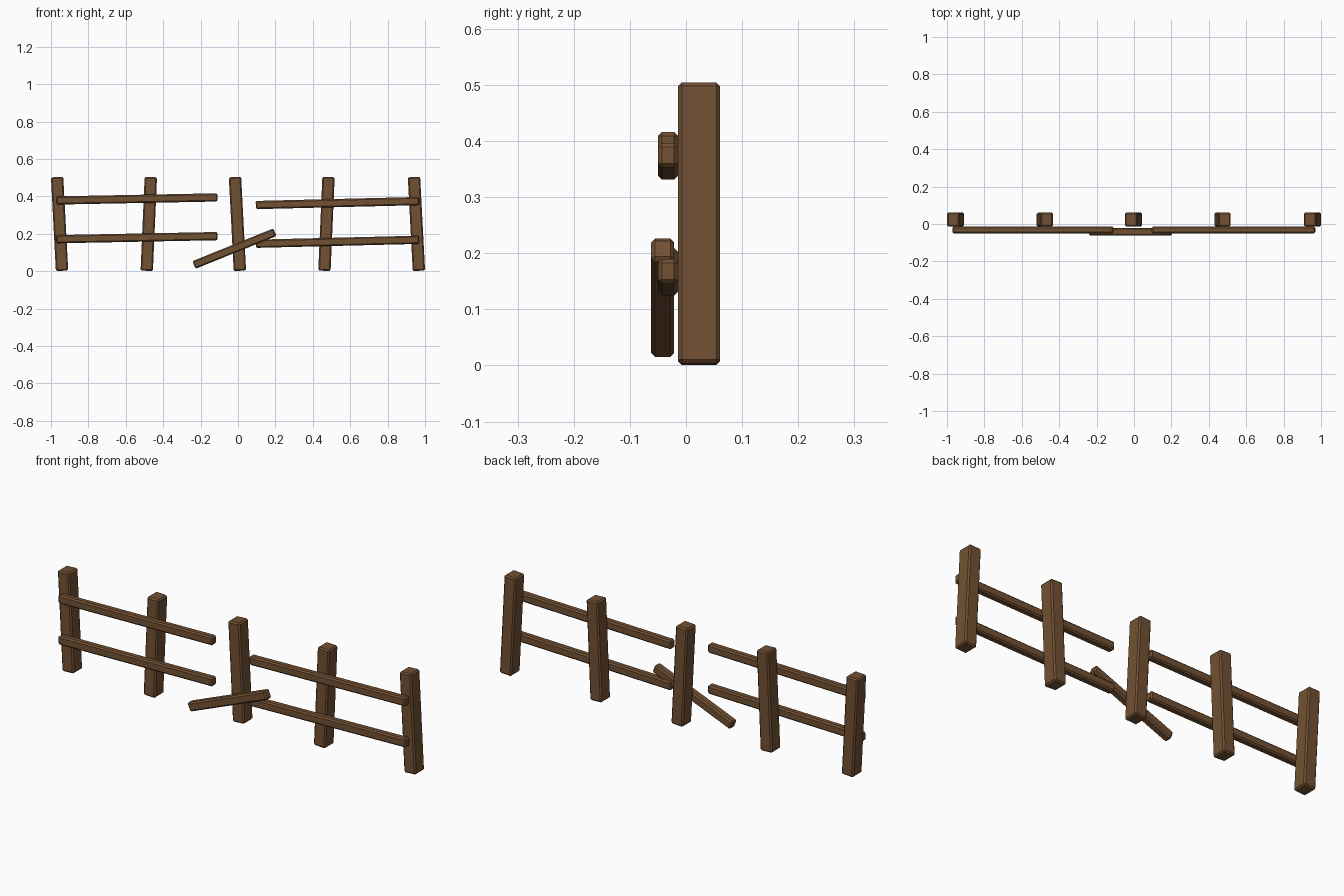
import bpy, math

if "Cube" in bpy.data.objects:
    bpy.data.objects.remove(bpy.data.objects["Cube"])

wood = bpy.data.materials.new("brown wood")
wood.diffuse_color = (0.17, 0.082, 0.034, 1)
wood.use_nodes = True
wood.node_tree.nodes["Principled BSDF"].inputs["Base Color"].default_value = wood.diffuse_color


def beam(name, size, centre, tilt):
    """Chamfered timber, tilted about the y axis (degrees)."""
    bpy.ops.mesh.primitive_cube_add(size=1, location=centre)
    ob = bpy.context.object
    ob.name = name
    for v in ob.data.vertices:
        v.co = [c * s for c, s in zip(v.co, size)]
    ob.rotation_euler.y = math.radians(tilt)
    ob.data.materials.append(wood)
    bevel = ob.modifiers.new("chamfer", "BEVEL")
    bevel.width = 0.007
    bevel.segments = 1
    return ob


# Five leaning posts
posts = [(-0.954, -3), (-0.477, 2.5), (-0.003, -3), (0.473, 2.5), (0.954, -3)]
for i, (x, tilt) in enumerate(posts):
    beam(f"post_{i + 1}", (0.066, 0.075, 0.502), (x, 0.0235, 0.2525), tilt)

# Two sagging rails on each side of the gap
for name, x, length, heights, tilt in (
        ("left_rail", -0.540, 0.862, (0.179, 0.386), -1.1),
        ("right_rail", 0.532, 0.874, (0.157, 0.364), -1.4)):
    for level, z in zip(("lower", "upper"), heights):
        beam(f"{level}_{name}", (length, 0.036, 0.044), (x, -0.032, z), tilt)

# Broken rail leaning on the ground by the middle post
beam("fallen_rail", (0.467, 0.041, 0.044), (-0.019, -0.0415, 0.1205), -22)
